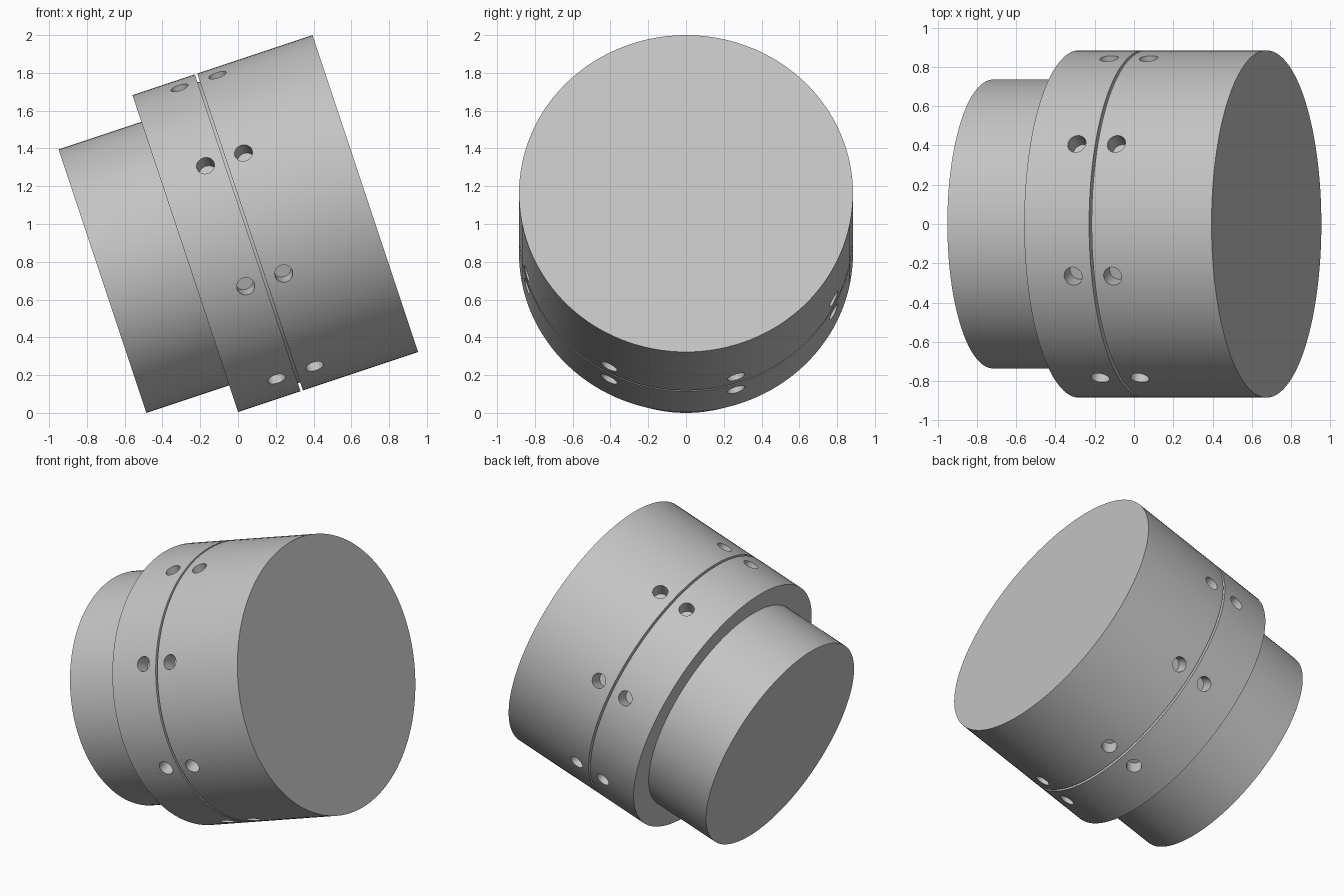
import bpy, bmesh, math
from mathutils import Matrix, Vector

cube = bpy.data.objects.get("Cube")
if cube:
    bpy.data.objects.remove(cube, do_unlink=True)

R_BIG, R_SMALL = 0.884, 0.735
STEP, GROOVE, LENGTH = 0.462, 0.817, 1.467
GROOVE_HALF, GROOVE_DEPTH = 0.007, 0.045
HOLE_R, HOLE_DEPTH, HOLE_OFFSET = 0.048, 0.1, 0.106
TILT = math.atan2(1, 3)

grey = bpy.data.materials.new("plain grey")
grey.use_nodes = True
colour = (0.55, 0.55, 0.55, 1)
grey.diffuse_color = colour
grey.node_tree.nodes["Principled BSDF"].inputs["Base Color"].default_value = colour


def make_object(name, bm):
    bmesh.ops.recalc_face_normals(bm, faces=bm.faces)
    mesh = bpy.data.meshes.new(name)
    bm.to_mesh(mesh)
    bm.free()
    mesh.materials.append(grey)
    obj = bpy.data.objects.new(name, mesh)
    bpy.context.collection.objects.link(obj)
    return obj


# Stepped drum with a narrow groove, turned around local z
g0, g1, floor = GROOVE - GROOVE_HALF, GROOVE + GROOVE_HALF, R_BIG - GROOVE_DEPTH
profile = [(0, 0), (R_SMALL, 0), (R_SMALL, STEP), (R_BIG, STEP),
           (R_BIG, g0), (floor, g0), (floor, g1), (R_BIG, g1),
           (R_BIG, GROOVE + 2 * HOLE_OFFSET), (R_BIG, LENGTH), (0, LENGTH)]
bm = bmesh.new()
points = [bm.verts.new((r, 0, z)) for r, z in profile]
edges = [bm.edges.new(pair) for pair in zip(points, points[1:])]
bmesh.ops.spin(bm, geom=points + edges, cent=(0, 0, 0), axis=(0, 0, 1),
               angle=math.tau, steps=128, use_merge=True)
bmesh.ops.remove_doubles(bm, verts=bm.verts, dist=0.0001)
drum = make_object("stepped_drum", bm)

# Two rings of eight blind radial holes, one each side of the groove
bm = bmesh.new()
for i in range(8):
    a = math.radians(27.5 + 45 * i)
    out = Vector((-math.sin(a), -math.cos(a), 0))
    turn = out.to_track_quat('Z', 'Y').to_matrix().to_4x4()
    for side in (-1, 1):
        centre = out * R_BIG + Vector((0, 0, GROOVE + side * HOLE_OFFSET))
        bmesh.ops.create_cone(bm, cap_ends=True, segments=32, radius1=HOLE_R,
                              radius2=HOLE_R, depth=2 * HOLE_DEPTH,
                              matrix=Matrix.Translation(centre) @ turn)
cutter = make_object("hole_cutter", bm)
cutter.hide_render = True

cut = drum.modifiers.new("holes", 'BOOLEAN')
cut.operation = 'DIFFERENCE'
cut.solver = 'EXACT'
cut.object = cutter
bpy.ops.object.select_all(action='DESELECT')
drum.select_set(True)
bpy.context.view_layer.objects.active = drum
bpy.ops.object.modifier_apply(modifier=cut.name)
bpy.data.objects.remove(cutter, do_unlink=True)
bpy.ops.object.shade_smooth_by_angle(angle=math.radians(30))

# Lean the drum so its wide end points up to the left
drum.rotation_euler = (0, math.pi / 2 - TILT, 0)
drum.location = (-0.95 + R_SMALL * math.sin(TILT), 0, R_SMALL * math.cos(TILT))
